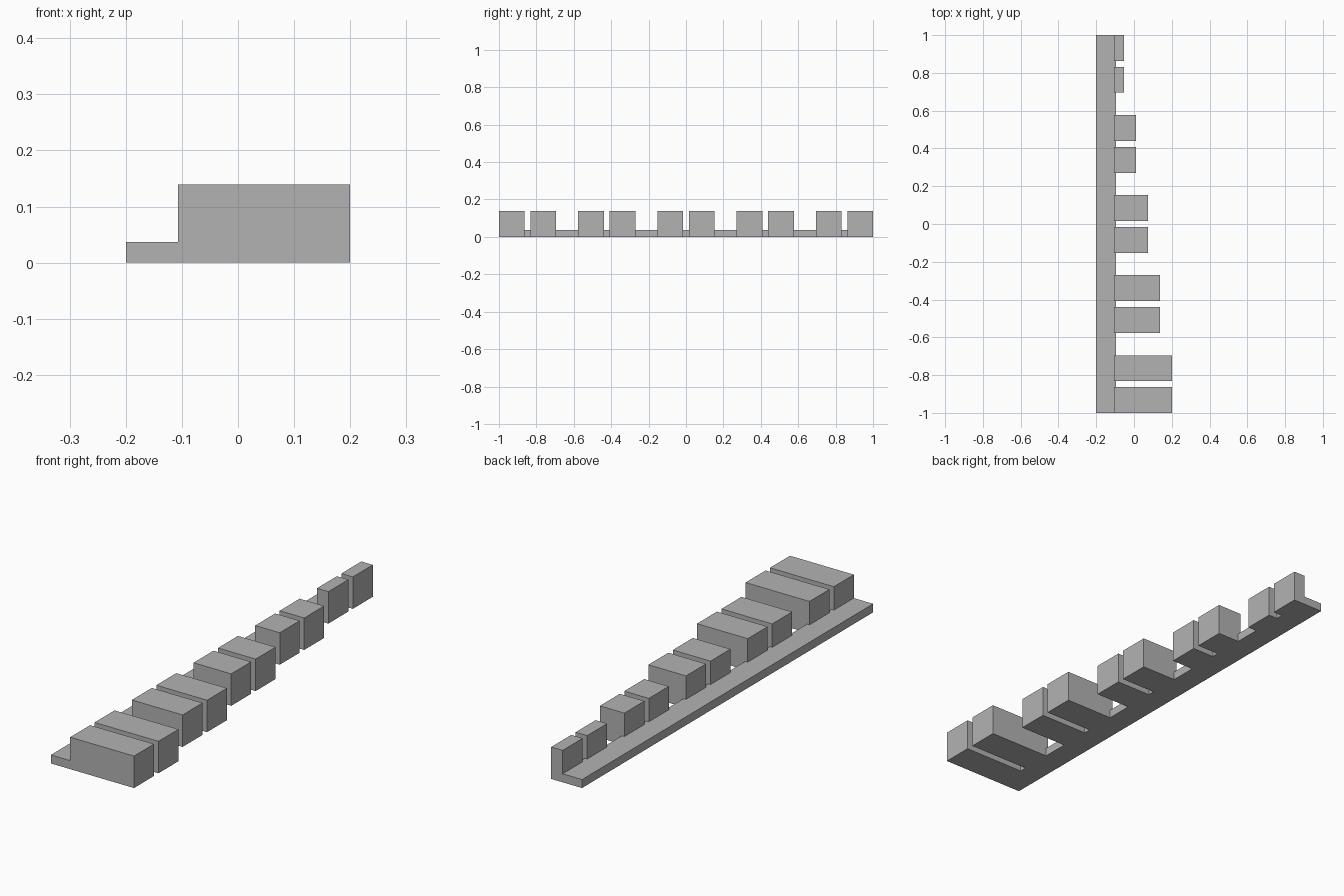
import bpy
import bmesh
from mathutils import Matrix, Vector

cube = bpy.data.objects.get("Cube")
if cube:
    bpy.data.objects.remove(cube, do_unlink=True)

# One plain grey for everything
GREY = (0.45, 0.45, 0.45, 1)
grey = bpy.data.materials.new("plain_grey")
grey.use_nodes = True
grey.diffuse_color = GREY
grey.node_tree.nodes["Principled BSDF"].inputs["Base Color"].default_value = GREY


def box(name, low, high):
    """Axis-aligned box between two corners."""
    low, high = Vector(low), Vector(high)
    bm = bmesh.new()
    bmesh.ops.create_cube(bm, size=1, matrix=Matrix.Translation((low + high) / 2)
                          @ Matrix.Diagonal((high - low).to_4d()))
    mesh = bpy.data.meshes.new(name)
    bm.to_mesh(mesh)
    bm.free()
    mesh.materials.append(grey)
    obj = bpy.data.objects.new(name, mesh)
    bpy.context.collection.objects.link(obj)
    return obj


# Low rail along the whole length
box("base_rail", (-0.2, -1, 0), (-0.095, 1, 0.037))

# Five pairs of blocks, each pair shorter than the one before it
PAIRS = 5
WIDTH, HEIGHT = 0.137, 0.139
PAIR_OFFSET = 0.168
PITCH = (2 - WIDTH - PAIR_OFFSET) / (PAIRS - 1)
for pair in range(PAIRS):
    end_x = 0.2 - 0.063 * pair
    for side, label in enumerate(("front", "back")):
        y = -1 + pair * PITCH + side * PAIR_OFFSET
        box(f"block_{pair + 1}_{label}", (-0.107, y, 0), (end_x, y + WIDTH, HEIGHT))
